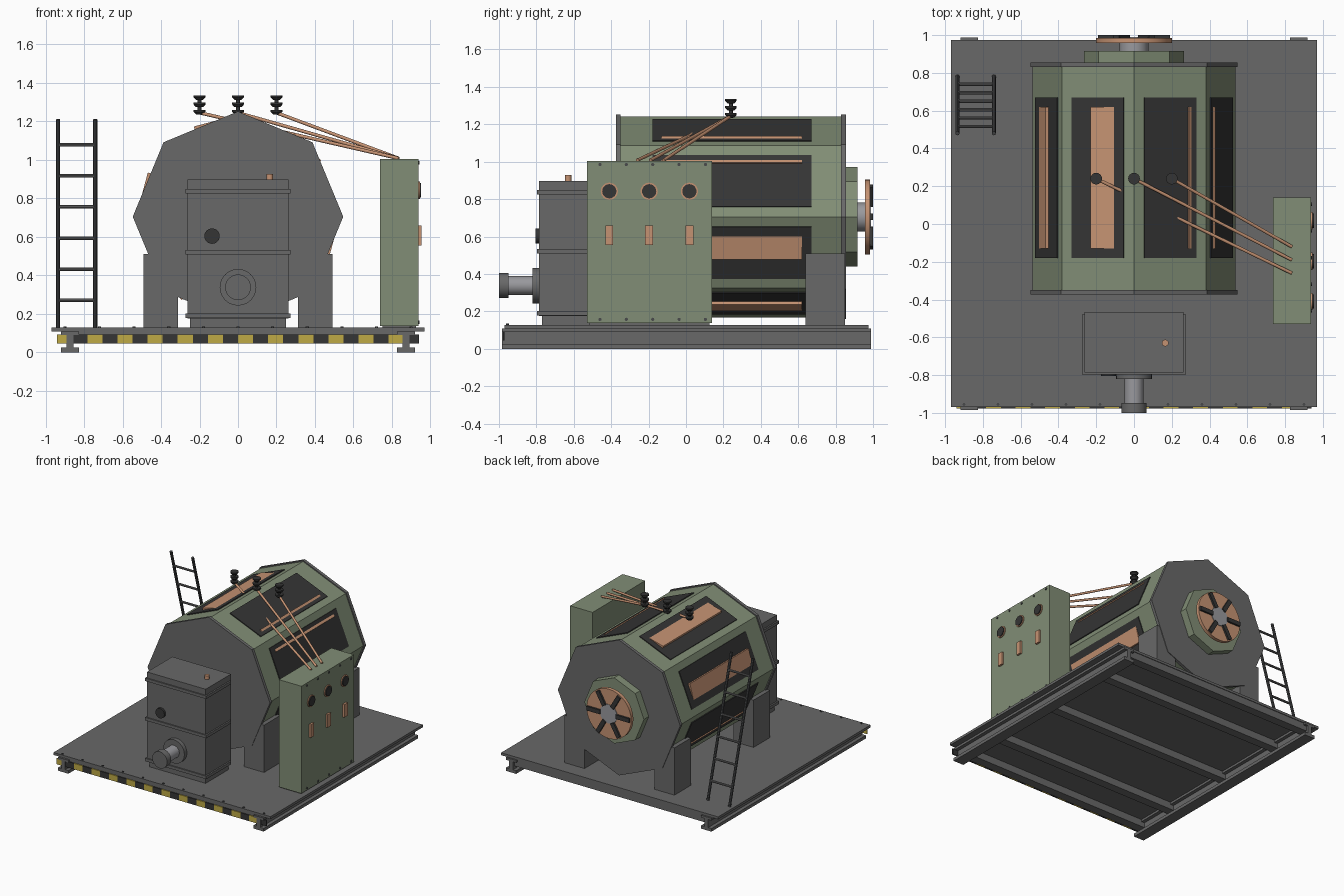
import bpy, bmesh
from math import radians, pi, sin, cos
from mathutils import Vector, Matrix

cube = bpy.data.objects.get("Cube")
if cube:
    bpy.data.objects.remove(cube, do_unlink=True)


def material(name, r, g, b):
    m = bpy.data.materials.new(name)
    m.use_nodes = True
    m.diffuse_color = (r, g, b, 1)
    m.node_tree.nodes["Principled BSDF"].inputs["Base Color"].default_value = (r, g, b, 1)
    return m


STEEL = material("grey steel", .14, .14, .14)
GREEN = material("sage green", .22, .27, .18)
COPPER = material("copper", .56, .29, .17)
DARK = material("charcoal", .035, .035, .035)
RAIL = material("dark steel", .065, .067, .07)
SILVER = material("bright steel", .32, .32, .34)
YELLOW = material("warning yellow", .52, .4, .06)


def finish(name, bm, mat, matrix):
    mesh = bpy.data.meshes.new(name)
    bm.to_mesh(mesh)
    bm.free()
    mesh.materials.append(mat)
    obj = bpy.data.objects.new(name, mesh)
    obj.matrix_world = matrix
    bpy.context.collection.objects.link(obj)
    return obj


def block(name, mat, centre, size, turn=0):
    """Box of the given size, turned about the y axis."""
    bm = bmesh.new()
    bmesh.ops.create_cube(bm, size=1, matrix=Matrix.Diagonal((*size, 1)))
    return finish(name, bm, mat, Matrix.Translation(centre) @ Matrix.Rotation(turn, 4, "Y"))


def span(name, mat, x, y, z):
    """Box given by its limits on each axis."""
    lims = (x, y, z)
    return block(name, mat, [(a + b) / 2 for a, b in lims], [b - a for a, b in lims])


def rod(name, mat, start, end, r1, r2=None, sides=24):
    """Round or many-sided bar between two points."""
    start, end = Vector(start), Vector(end)
    axis = end - start
    bm = bmesh.new()
    bmesh.ops.create_cone(bm, cap_ends=True, segments=sides, radius1=r1,
                          radius2=r1 if r2 is None else r2, depth=axis.length)
    if sides > 8:
        for f in bm.faces:
            f.smooth = len(f.verts) == 4
        for e in bm.edges:
            e.smooth = all(f.smooth for f in e.link_faces)
    turn = axis.to_track_quat("Z", "Y").to_matrix().to_4x4()
    return finish(name, bm, mat, Matrix.Translation((start + end) / 2) @ turn)


def around(name, mat, angle, outer, depth, width, y):
    """Plate set around the drum axis, facing outward at an angle."""
    a, r = radians(angle), outer - depth / 2
    block(name, mat, (r * cos(a), sum(y) / 2, AXIS + r * sin(a)),
          (width, y[1] - y[0], depth), pi / 2 - a)


AXIS = .705

# Base: deck, long I-beams, cross beams
span("deck", STEEL, (-.97, .97), (-.97, .975), (.108, .128))
for s in (-1, 1):
    x = s * .873
    span("beam_bottom_flange", STEEL, (x - .046, x + .046), (-.985, .988), (0, .025))
    span("beam_web", STEEL, (x - .017, x + .017), (-.985, .988), (.025, .09))
    span("beam_top_flange", STEEL, (x - .046, x + .046), (-.985, .988), (.09, .108))
for y in (-.935, -.6, 0, .6, .935):
    span("cross_beam", STEEL, (-.86, .86), (y - .035, y + .035), (.05, .108))

# Warning stripe and deck edge bolts
step = 1.88 / 24
for i in range(24):
    x = -.94 + i * step
    span("warning_stripe", DARK if i % 2 else YELLOW, (x, x + step), (-.978, -.97), (.045, .093))
for i in range(11):
    x = -.9 + i * .18
    rod("deck_bolt", RAIL, (x, -.955, .125), (x, -.955, .134), .008, sides=8)

# Drum with end flanges, feet, dark panels and copper windings
rod("drum", GREEN, (0, -.355, AXIS), (0, .835, AXIS), .538, sides=8)
for y in (-.374, .83):
    rod("end_flange", STEEL, (0, y, AXIS), (0, y + .025, AXIS), .547, sides=8)
for x in (-.402, .402):
    for y in (-.37, .64):
        span("foot", STEEL, (x - .09, x + .09), (y, y + .21), (.128, .51))
for i in range(8):
    around("drum_panel", DARK, 22.5 + 45 * i, .504, .03, .3, (-.18, .67))
for i in range(6):
    around("winding", COPPER, 45 + 60 * i, .512, .08, .2, (-.13, .62))

# Rear hub, shaft and collector disc
rod("rear_hub", GREEN, (0, .85, AXIS), (0, .917, AXIS), .266, sides=8)
rod("shaft", SILVER, (0, .9, AXIS), (0, .99, AXIS), .077, sides=16)
rod("collector_disc", COPPER, (0, .957, AXIS), (0, .985, AXIS), .2, sides=32)
for i in range(6):
    around("collector_bar", DARK, 60 * i, .19, .12, .034, (.975, 1))

# Front gearbox with bands
span("gearbox_plinth", STEEL, (-.25, .25), (-.77, -.48), (.128, .18))
span("gearbox", STEEL, (-.262, .262), (-.787, -.465), (.175, .898))
for z in (.19, .52, .838):
    span("gearbox_band", RAIL if z < 0 else STEEL, (-.274, .274), (-.797, -.48), (z - .012, z + .012))
rod("gearbox_knob", DARK, (-.135, -.78, .604), (-.135, -.805, .604), .04)
rod("filler_cap", COPPER, (.165, -.63, .89), (.165, -.63, .928), .018, sides=16)

# Output pipe
rod("pipe_flange", STEEL, (0, -.78, .338), (0, -.82, .338), .095)
rod("pipe", SILVER, (0, -.81, .338), (0, -.955, .338), .05)
rod("pipe_end", STEEL, (0, -.948, .338), (0, -1, .338), .067)

# Control cabinet with dials, switches and bolts
span("cabinet", GREEN, (.737, .938), (-.53, .14), (.138, 1.005))
span("cabinet_base", STEEL, (.75, .925), (-.515, .125), (.12, .14))
for y in (-.41, -.197, .018):
    rod("dial_ring", COPPER, (.93, y, .842), (.945, y, .842), .046)
    rod("dial", DARK, (.93, y, .842), (.952, y, .842), .038)
    span("switch", COPPER, (.93, .954), (y - .021, y + .021), (.555, .66))
for i in range(5):
    y = -.46 + i * .141
    for z in (.157, .985):
        rod("cabinet_bolt", RAIL, (.93, y, z), (.943, y, z), .009, sides=8)

# Insulators and cables
for i, x in enumerate((-.2, 0, .2)):
    rod("insulator_stem", DARK, (x, .24, 1.235), (x, .24, 1.325), .01, sides=12)
    for z in (1.25, 1.288, 1.326):
        rod("insulator_skirt", DARK, (x, .24, z), (x, .24, z + .01), .031, sides=16)
        rod("insulator_cone", DARK, (x, .24, z - .014), (x, .24, z), .018, .031, sides=16)
    rod("cable", COPPER, (x, .24, 1.245), (.835, -.26 + i * .07, 1.008), .009, sides=10)

# Leaning ladder
foot, top = Vector((0, .78, .128)), Vector((0, .48, 1.21))
for x in (-.935, -.742):
    rod("ladder_rail", RAIL, foot + Vector((x, 0, 0)), top + Vector((x, 0, 0)), .011, sides=8)
for i in range(6):
    p = foot.lerp(top, (.27 + i * .162 - .128) / 1.082)
    rod("ladder_rung", SILVER if i < 0 else STEEL, (-.935, p.y, p.z), (-.742, p.y, p.z), .009, sides=8)
